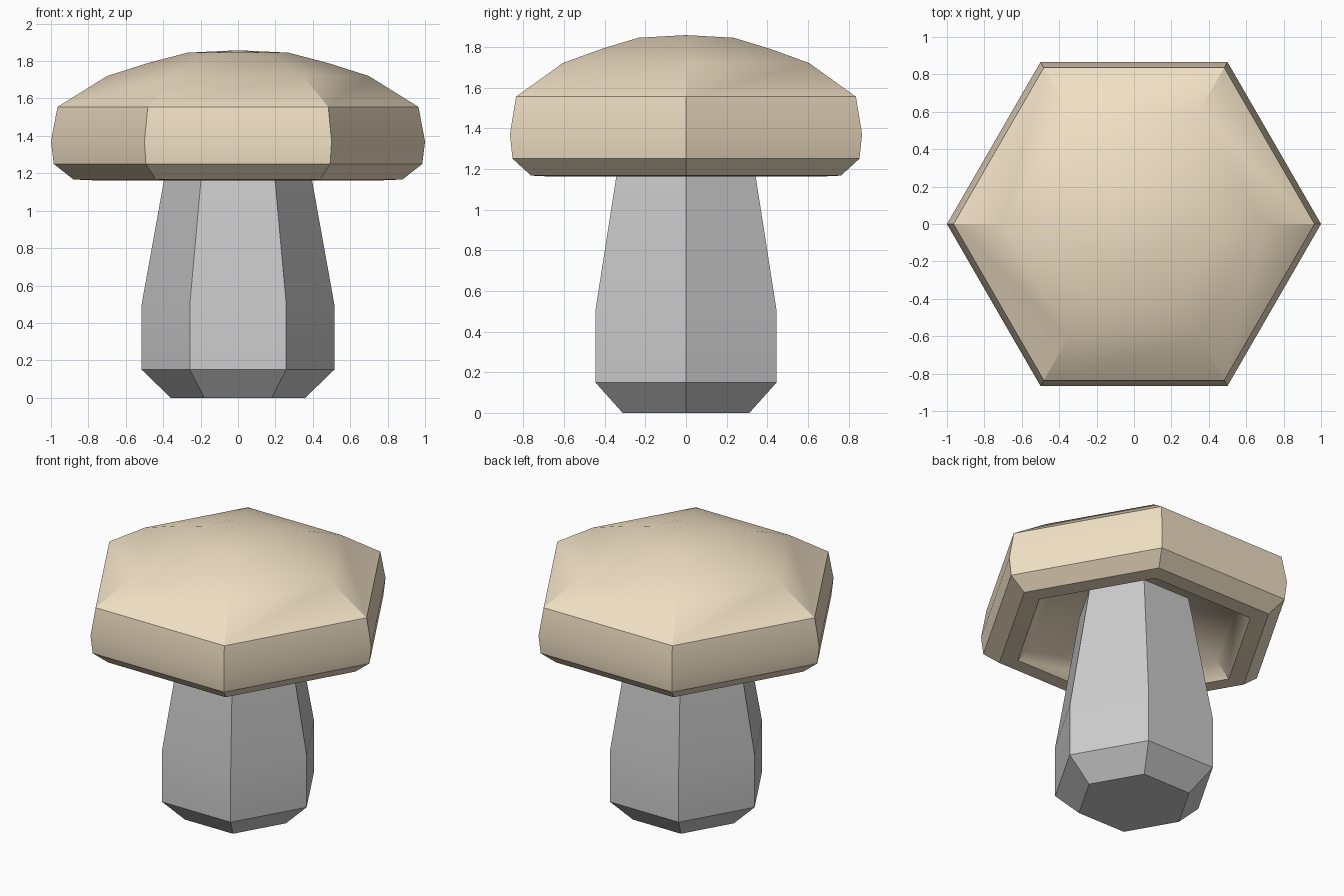
import bpy, bmesh
from math import cos, sin, pi, radians

if "Cube" in bpy.data.objects:
    bpy.data.objects.remove(bpy.data.objects["Cube"])

SIDES = 6


def lathe(name, profile, color=None):
    """Revolve an (r, z) profile around z with six sides; r = 0 makes a single pole."""
    bm = bmesh.new()
    rings = []
    for r, z in profile:
        if r == 0:
            rings.append([bm.verts.new((0, 0, z))] * SIDES)
        else:
            rings.append([bm.verts.new((r * cos(2 * pi * i / SIDES),
                                        r * sin(2 * pi * i / SIDES), z))
                          for i in range(SIDES)])
    for low, high in zip(rings, rings[1:]):
        for i in range(SIDES):
            j = (i + 1) % SIDES
            corners = list(dict.fromkeys([low[i], low[j], high[j], high[i]]))
            bm.faces.new(corners)
    # close open ends with flat hexagons
    for ring in (rings[0], rings[-1]):
        if ring[0] is not ring[1]:
            bm.faces.new(ring)
    bmesh.ops.recalc_face_normals(bm, faces=bm.faces)
    mesh = bpy.data.meshes.new(name)
    bm.to_mesh(mesh)
    bm.free()
    mesh.shade_smooth()
    mesh.set_sharp_from_angle(angle=radians(30))
    obj = bpy.data.objects.new(name, mesh)
    bpy.context.collection.objects.link(obj)
    if color:
        mat = bpy.data.materials.new(name + "_tan")
        mat.diffuse_color = color
        mat.use_nodes = True
        mat.node_tree.nodes["Principled BSDF"].inputs["Base Color"].default_value = mat.diffuse_color
        mesh.materials.append(mat)
    return obj


# Stem: chamfered foot, straight base, taper running up into the cap
lathe("stem", [(0.36, 0), (0.515, 0.15), (0.515, 0.5), (0.355, 1.39)])

# Cap: hollow underside, rim, then the outer dome
lathe("cap", [(0, 1.45), (0.36, 1.38), (0.665, 1.255), (0.76, 1.162),
              (0.88, 1.167), (0.985, 1.25), (1.0, 1.37), (0.965, 1.555),
              (0.70, 1.72), (0.48, 1.79), (0.27, 1.845), (0, 1.858)],
      (0.87, 0.74, 0.55, 1))
